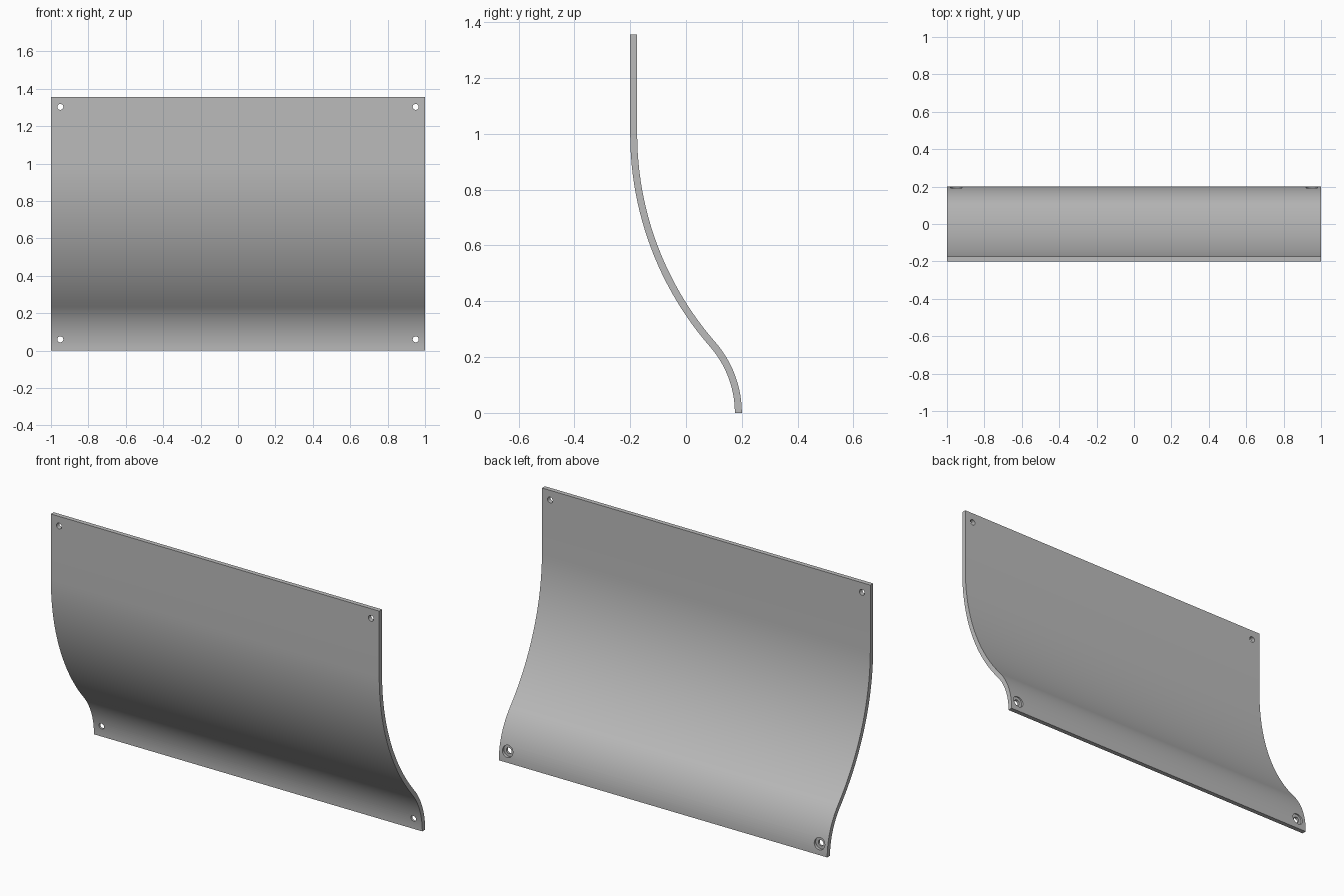
import bpy, bmesh, math
from mathutils import Matrix

if "Cube" in bpy.data.objects:
    bpy.data.objects.remove(bpy.data.objects["Cube"])

HALF, TOP, T = 1.0, 1.356, 0.0125           # half width, height, half thickness
ANG = 2 * math.atan(0.375)                  # slope where the two arcs meet
R_LOW = 0.373
R_UP = 1 / math.sin(ANG) - R_LOW
N = 24

grey = bpy.data.materials.new("satin grey")
grey.diffuse_color = (0.5, 0.5, 0.5, 1)
grey.use_nodes = True
grey.node_tree.nodes["Principled BSDF"].inputs["Base Color"].default_value = grey.diffuse_color

# Centre line of the S curve: (y, z, slope angle)
path = []
for i in range(N + 1):
    a = ANG * i / N
    path.append((0.1875 - R_LOW * (1 - math.cos(a)), R_LOW * math.sin(a), a))
for i in range(N - 1, -1, -1):
    a = ANG * i / N
    path.append((-0.1875 + R_UP * (1 - math.cos(a)), 1 - R_UP * math.sin(a), a))
path.append((-0.1875, TOP, 0))

# Curved panel: a four-cornered section carried up the path
bm = bmesh.new()
rings = []
for y, z, a in path:
    dy, dz = T * math.cos(a), T * math.sin(a)
    rings.append([bm.verts.new((x, y + s * dy, z + s * dz))
                  for x, s in ((-HALF, -1), (HALF, -1), (HALF, 1), (-HALF, 1))])
for lo, hi in zip(rings, rings[1:]):
    for k in range(4):
        j = (k + 1) % 4
        bm.faces.new((lo[k], lo[j], hi[j], hi[k]))
bm.faces.new(rings[0][::-1])
bm.faces.new(rings[-1])
bmesh.ops.recalc_face_normals(bm, faces=bm.faces)
mesh = bpy.data.meshes.new("curved_panel")
bm.to_mesh(mesh)
bm.free()
panel = bpy.data.objects.new("curved_panel", mesh)
bpy.context.collection.objects.link(panel)
mesh.materials.append(grey)


def cut(name, x, z, radius, y0, y1):
    """Drill a round hole along y through the panel."""
    b = bmesh.new()
    m = Matrix.Translation((x, (y0 + y1) / 2, z)) @ Matrix.Rotation(math.pi / 2, 4, 'X')
    bmesh.ops.create_cone(b, cap_ends=True, segments=32, radius1=radius,
                          radius2=radius, depth=y1 - y0, matrix=m)
    me = bpy.data.meshes.new(name)
    b.to_mesh(me)
    b.free()
    me.materials.append(grey)
    tool = bpy.data.objects.new(name, me)
    bpy.context.collection.objects.link(tool)
    tool.hide_render = True
    mod = panel.modifiers.new(name, 'BOOLEAN')
    mod.operation, mod.solver, mod.object = 'DIFFERENCE', 'EXACT', tool
    bpy.ops.object.modifier_apply(modifier=name)
    bpy.data.objects.remove(tool)


bpy.context.view_layer.objects.active = panel
panel.select_set(True)
for x in (-0.95, 0.95):
    cut("top_hole", x, 1.303, 0.016, -0.3, -0.1)
    cut("bottom_hole", x, 0.06, 0.016, 0.1, 0.3)
    cut("bottom_counterbore", x, 0.06, 0.032, 0.183, 0.3)   # recess on the back
bpy.ops.object.shade_smooth_by_angle(angle=math.radians(30))
